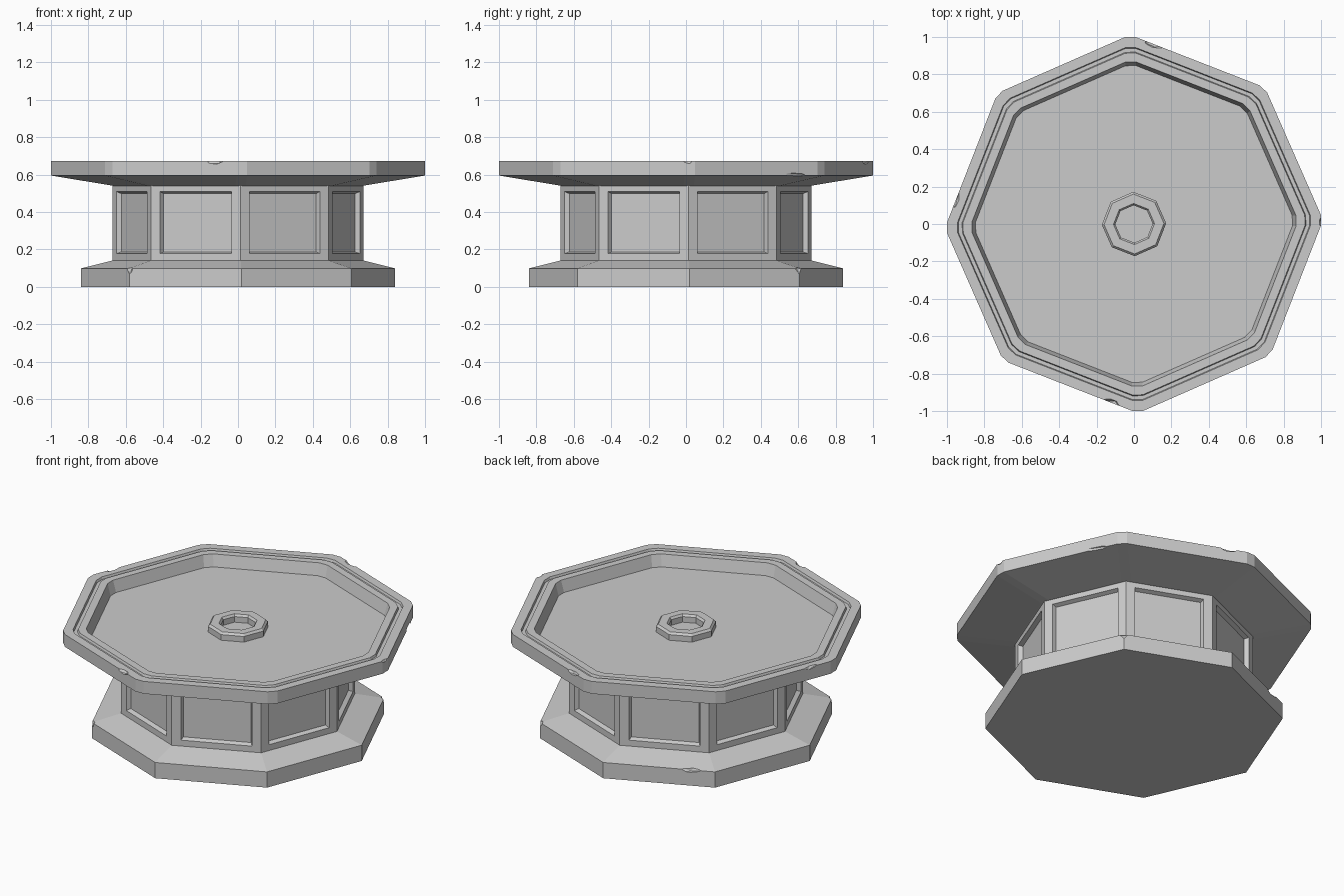
import bpy, bmesh, math, random
from mathutils import Vector, Euler

if "Cube" in bpy.data.objects:
    bpy.data.objects.remove(bpy.data.objects["Cube"])

random.seed(4)
ROT = math.radians(1.2)


def ring(bm, r, z, c):
    """Octagon with corner radius r, each corner chamfered by c."""
    corners = [Vector((r * math.cos(ROT + i * math.pi / 4),
                       r * math.sin(ROT + i * math.pi / 4), z)) for i in range(8)]
    if c == 0:
        return [bm.verts.new(p) for p in corners]
    pts = []
    for i, p in enumerate(corners):
        for q in (corners[i - 1], corners[(i + 1) % 8]):
            pts.append(bm.verts.new(p + (q - p).normalized() * c))
    return pts


def loft(profile, c=0, closed=False):
    """Octagonal lathe of (radius, z) points."""
    bm = bmesh.new()
    rings = [ring(bm, r, z, c) for r, z in profile]
    n = len(rings[0])
    pairs = list(zip(rings, rings[1:]))
    if closed:
        pairs.append((rings[-1], rings[0]))
    else:
        bm.faces.new(rings[0][::-1])
        bm.faces.new(rings[-1])
    for a, b in pairs:
        for i in range(n):
            j = (i + 1) % n
            bm.faces.new((a[i], a[j], b[j], b[i]))
    bmesh.ops.recalc_face_normals(bm, faces=bm.faces)
    return bm


def to_object(name, bm):
    me = bpy.data.meshes.new(name)
    bm.to_mesh(me)
    bm.free()
    ob = bpy.data.objects.new(name, me)
    bpy.context.collection.objects.link(ob)
    return ob


def chip(ob, x, y, z, length, size):
    """Knock a faceted chip off an edge at (x, y, z)."""
    bm = bmesh.new()
    bmesh.ops.create_icosphere(bm, subdivisions=1, radius=1)
    tilt = Euler([random.uniform(0, 3) for _ in range(3)]).to_matrix()
    turn = Euler((0, 0, math.atan2(y, x))).to_matrix()
    for v in bm.verts:
        p = tilt @ v.co
        v.co = turn @ Vector((p.x * size, p.y * length, p.z * size)) + Vector((x, y, z))
    cutter = to_object("chip_cutter", bm)
    cutter.hide_render = True
    mod = ob.modifiers.new("chip", 'BOOLEAN')
    mod.operation = 'DIFFERENCE'
    mod.solver = 'EXACT'
    mod.object = cutter
    bpy.context.view_layer.objects.active = ob
    bpy.ops.object.modifier_apply(modifier=mod.name)
    bpy.data.objects.remove(cutter)


# pedestal: stepped foot and column with recessed panels
bm = loft([(0.84, 0), (0.84, 0.098), (0.672, 0.14), (0.672, 0.545)])
sides = [f for f in bm.faces if abs(f.normal.z) < 0.1 and f.calc_center_median().z > 0.2]
bmesh.ops.inset_individual(bm, faces=sides, thickness=0.052)
for f in sides:
    m = f.calc_center_median()
    for v in f.verts:
        v.co.xy = m.xy + (v.co.xy - m.xy) * 0.93
bmesh.ops.inset_individual(bm, faces=sides, thickness=0.014, depth=-0.025)
pedestal = to_object("pedestal", bm)
chip(pedestal, -0.597, -0.622, 0.105, 0.05, 0.045)
chip(pedestal, 0.597, 0.62, 0.10, 0.05, 0.04)
chip(pedestal, -0.47, 0.655, 0.105, 0.08, 0.03)

# tray: flared underside, grooved rim, sunken floor
tray = to_object("tray", loft([
    (0.68, 0.54), (1.0115, 0.595), (1.0115, 0.672), (0.955, 0.672), (0.950, 0.658),
    (0.930, 0.658), (0.925, 0.672), (0.878, 0.672), (0.858, 0.60)], c=0.03))
for x, y, z, l, s in [(-0.13, -0.96, 0.68, 0.06, 0.03), (1.01, 0.01, 0.68, 0.04, 0.025),
                      (0.12, 0.965, 0.68, 0.07, 0.03), (-0.955, 0.14, 0.68, 0.06, 0.025),
                      (0.795, 0.56, 0.59, 0.11, 0.028),
                      (0.46, 0.665, 0.68, 0.06, 0.025), (0.38, -0.69, 0.68, 0.09, 0.025)]:
    chip(tray, x, y, z, l, s)

# raised octagonal collar in the middle of the floor
collar = to_object("collar", loft(
    [(0.172, 0.59), (0.172, 0.635), (0.160, 0.648), (0.110, 0.648), (0.100, 0.635), (0.100, 0.59)],
    closed=True))
